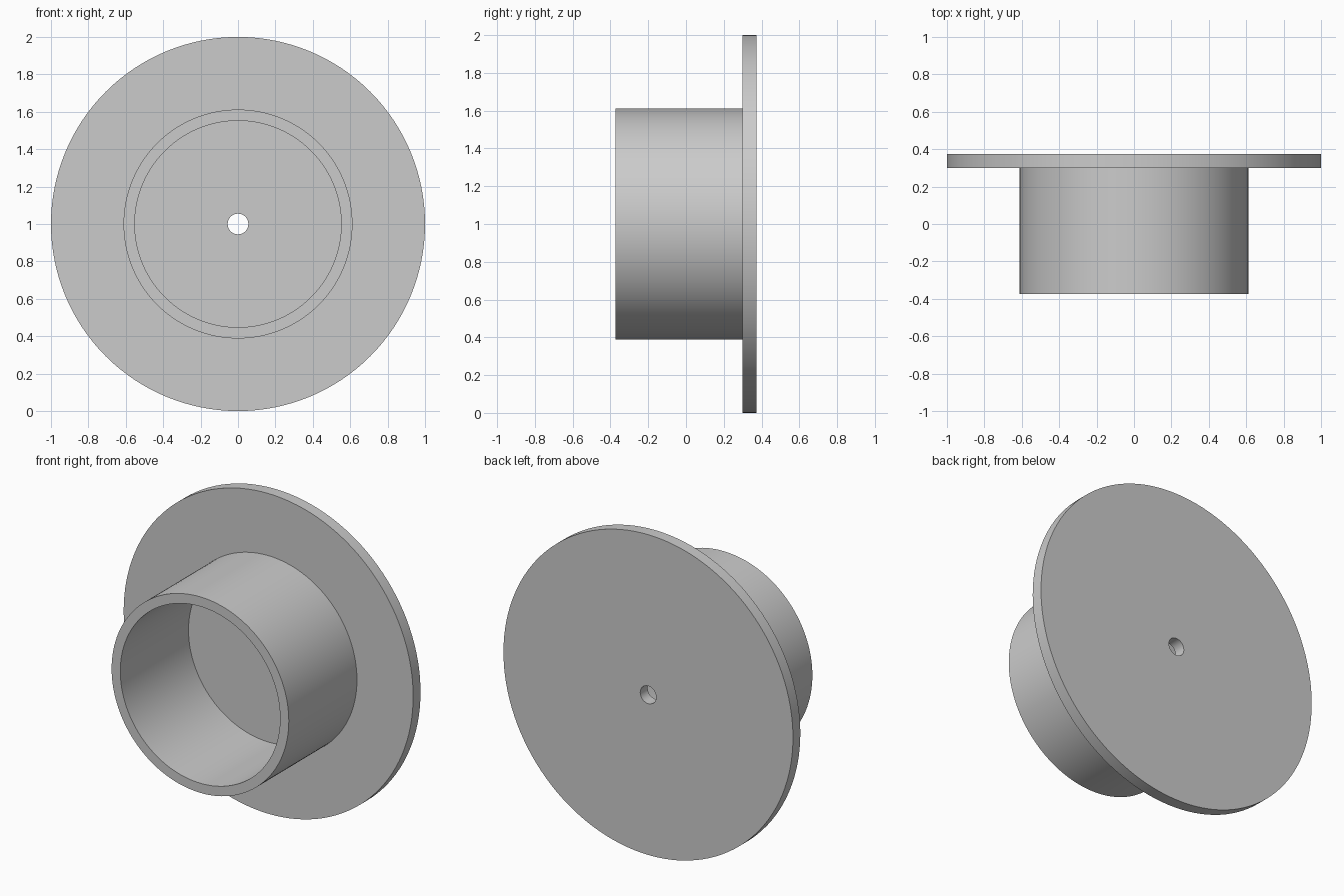
import bpy, bmesh, math
from mathutils import Matrix

if "Cube" in bpy.data.objects:
    bpy.data.objects.remove(bpy.data.objects["Cube"])

SIDES = 128
HALF = 0.373      # half of the total depth
FLANGE = 0.30     # front face of the flange
AXIS_Z = 1.0

# Closed (radius, y) section: bored flange disc with an open tubular hub
profile = [
    (0.055, HALF), (1.0, HALF), (1.0, FLANGE), (0.612, FLANGE),
    (0.612, -HALF), (0.552, -HALF), (0.552, FLANGE), (0.055, FLANGE),
]

# Revolve the section around the y axis
bm = bmesh.new()
rings = []
for r, y in profile:
    rings.append([bm.verts.new((r * math.cos(2 * math.pi * i / SIDES), y,
                                r * math.sin(2 * math.pi * i / SIDES)))
                  for i in range(SIDES)])
for a, b in zip(rings, rings[1:] + rings[:1]):
    for i in range(SIDES):
        j = (i + 1) % SIDES
        bm.faces.new((a[i], a[j], b[j], b[i]))
bmesh.ops.recalc_face_normals(bm, faces=bm.faces)
bmesh.ops.transform(bm, matrix=Matrix.Translation((0, 0, AXIS_Z)), verts=bm.verts)

mesh = bpy.data.meshes.new("flanged_hub")
bm.to_mesh(mesh)
bm.free()
hub = bpy.data.objects.new("flanged_hub", mesh)
bpy.context.collection.objects.link(hub)

# Smooth walls with crisp rims
bpy.context.view_layer.objects.active = hub
hub.select_set(True)
bpy.ops.object.shade_smooth_by_angle(angle=math.radians(30))
